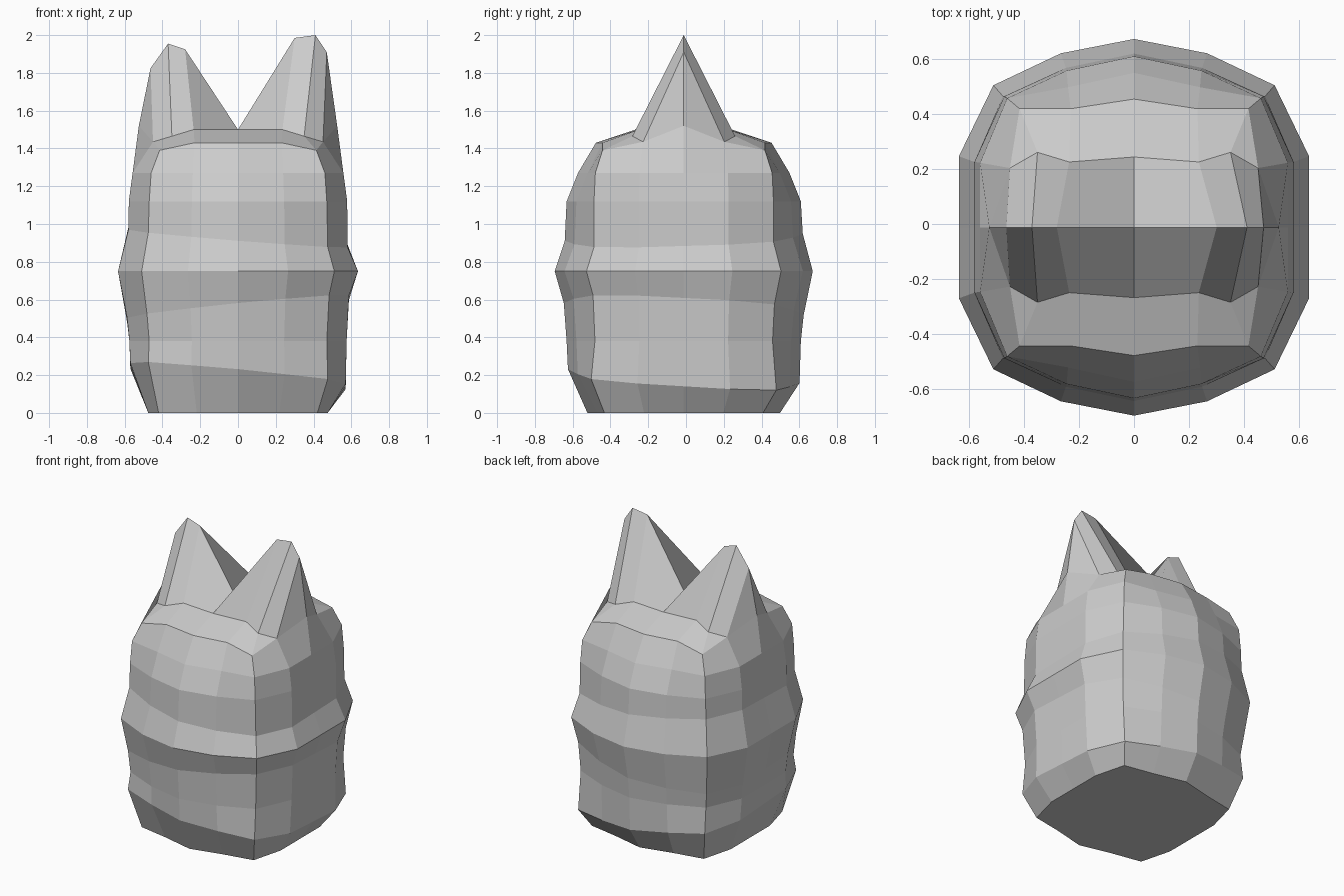
import bpy, bmesh

CY = -0.012  # slight forward offset of the whole body

# Body rings: z, tilt along x, tilt along y, corner x, corner y, side x, front y
RINGS = [
    (0.000, 0.000, 0.00, 0.420, 0.420, 0.475, 0.510),
    (0.195, -0.095, -0.06, 0.475, 0.490, 0.570, 0.613),
    (0.380, 0.000, 0.00, 0.470, 0.470, 0.575, 0.620),
    (0.550, 0.100, -0.05, 0.482, 0.480, 0.587, 0.635),
    (0.750, 0.000, 0.00, 0.510, 0.515, 0.635, 0.683),
    (0.930, -0.080, 0.03, 0.475, 0.475, 0.580, 0.630),
    (1.120, 0.000, 0.00, 0.470, 0.475, 0.578, 0.620),
    (1.270, 0.000, 0.00, 0.460, 0.468, 0.558, 0.560),
]
# Shoulder ring and inner top ring, one quadrant each
SHOULDER = [(0, 0.465, 1.43), (0.23, 0.43, 1.43), (0.415, 0.43, 1.39),
            (0.45, 0.215, 1.435), (0.525, 0, 1.52)]
INNER = [(0, 0.255, 1.5), (0.235, 0.237, 1.5), (0.35, 0.272, 1.465)]
# Ear ridges (x, 0, z): the left ear is a little shorter
RIDGE = {1: [(0, 0, 1.5), (0.30, 0, 1.985), (0.41, 0, 2.0), (0.47, 0, 1.91)],
         -1: [(0, 0, 1.5), (0.28, 0, 1.925), (0.37, 0, 1.955), (0.463, 0, 1.825)]}

bm = bmesh.new()


def verts(points, sx, sy, tx=0, ty=0):
    return [bm.verts.new((sx * x, CY + sy * y, z + tx * sx * x + ty * sy * y))
            for x, y, z in points]


def strip(a, b):
    for i in range(len(a) - 1):
        bm.faces.new((a[i], a[i + 1], b[i + 1], b[i]))


for sx in (1, -1):
    for sy in (1, -1):
        # Banded body wall
        levels = []
        for z, tx, ty, cx, cy, side, front in RINGS:
            pts = [(0, front, z), (0.52 * cx, front - 0.052, z), (cx, cy, z),
                   (side, cy * 0.5, z), (side, 0, z)]
            levels.append(verts(pts, sx, sy, tx, ty))
        s = verts(SHOULDER, sx, sy)
        levels.append(s)
        for a, b in zip(levels, levels[1:]):
            strip(a, b)
        # Flat base
        bm.faces.new([bm.verts.new((0, CY, 0))] + levels[0])
        # Shoulder slope
        inner = verts(INNER, sx, sy)
        strip(s[:3], inner)
        bm.faces.new((s[2], s[3], inner[2]))
        # Pointed ear
        ridge = verts(RIDGE[sx], sx, sy)
        strip(inner + [s[3]], ridge)
        bm.faces.new((s[3], s[4], ridge[3]))

bmesh.ops.remove_doubles(bm, verts=bm.verts, dist=0.0005)
bmesh.ops.recalc_face_normals(bm, faces=bm.faces)
mesh = bpy.data.meshes.new("eared_body")
bm.to_mesh(mesh)
bm.free()
bpy.context.collection.objects.link(bpy.data.objects.new("eared_body", mesh))
